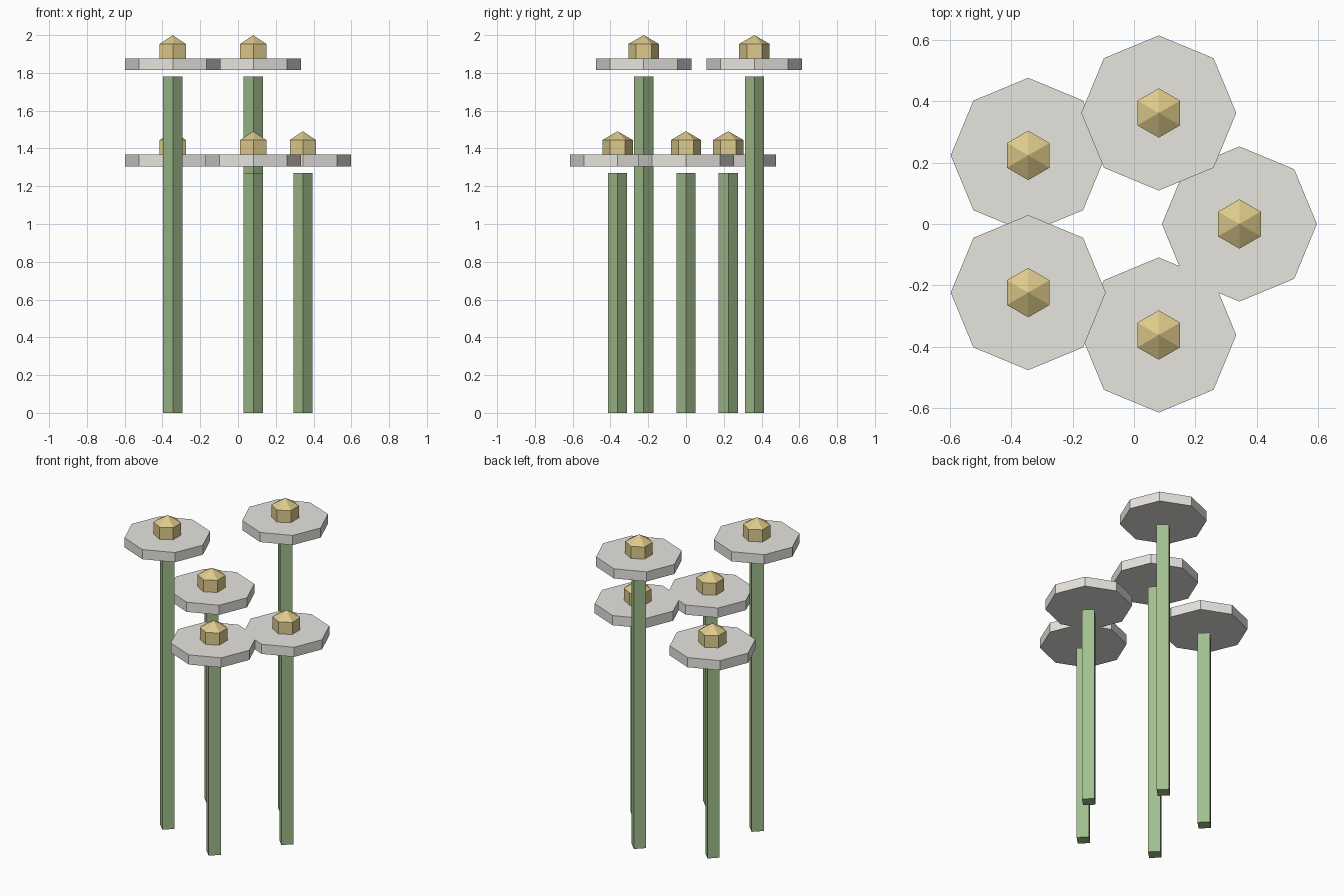
import bpy, bmesh, math

if "Cube" in bpy.data.objects:
    bpy.data.objects.remove(bpy.data.objects["Cube"])


def material(name, rgb):
    m = bpy.data.materials.new(name)
    m.diffuse_color = (*rgb, 1)
    m.use_nodes = True
    m.node_tree.nodes["Principled BSDF"].inputs["Base Color"].default_value = m.diffuse_color
    return m


GREEN = material("stem_green", (0.36, 0.52, 0.27))
PALE = material("petal_pale", (0.80, 0.78, 0.74))
GOLD = material("centre_gold", (0.72, 0.59, 0.26))


def lathe(name, profile, sides, phase, loc, mat):
    """Faceted solid of revolution; profile is (radius, z) from bottom to top."""
    bm = bmesh.new()
    rings = []
    for r, z in profile:
        if r == 0:
            rings.append([bm.verts.new((0, 0, z))] * sides)
        else:
            rings.append([bm.verts.new((r * math.cos(phase + math.tau * i / sides),
                                        r * math.sin(phase + math.tau * i / sides), z))
                          for i in range(sides)])
    for a, b in zip(rings, rings[1:]):
        for i in range(sides):
            j = (i + 1) % sides
            bm.faces.new(dict.fromkeys((a[i], a[j], b[j], b[i])))
    # cap open ends
    if profile[0][0]:
        bm.faces.new(rings[0][::-1])
    if profile[-1][0]:
        bm.faces.new(rings[-1])
    bmesh.ops.recalc_face_normals(bm, faces=bm.faces)
    me = bpy.data.meshes.new(name)
    bm.to_mesh(me)
    bm.free()
    me.materials.append(mat)
    ob = bpy.data.objects.new(name, me)
    ob.location = loc
    bpy.context.collection.objects.link(ob)
    return ob


# Five flowers on a ring, two tall and three short
RING, CX = 0.381, -0.037
TALL = (1, 3)
R = 0.093   # flower centre: six-sided, three-band ball
for k in range(5):
    a = math.tau * k / 5
    x, y = CX + RING * math.cos(a), RING * math.sin(a)
    h = 1.78 if k in TALL else 1.271
    n = k + 1
    lathe(f"stem_{n}", [(0.051, 0), (0.051, h)], 4, 0, (x, y, 0), GREEN)
    lathe(f"petal_disc_{n}", [(0.253, 0.034), (0.253, 0.096)], 8, 0, (x, y, h), PALE)
    s, c = R * math.sin(math.pi / 3), R / 2
    lathe(f"flower_centre_{n}", [(0, -R), (s, -c), (s, c), (0, R)], 6, math.pi / 6,
          (x, y, h + 0.127), GOLD)
